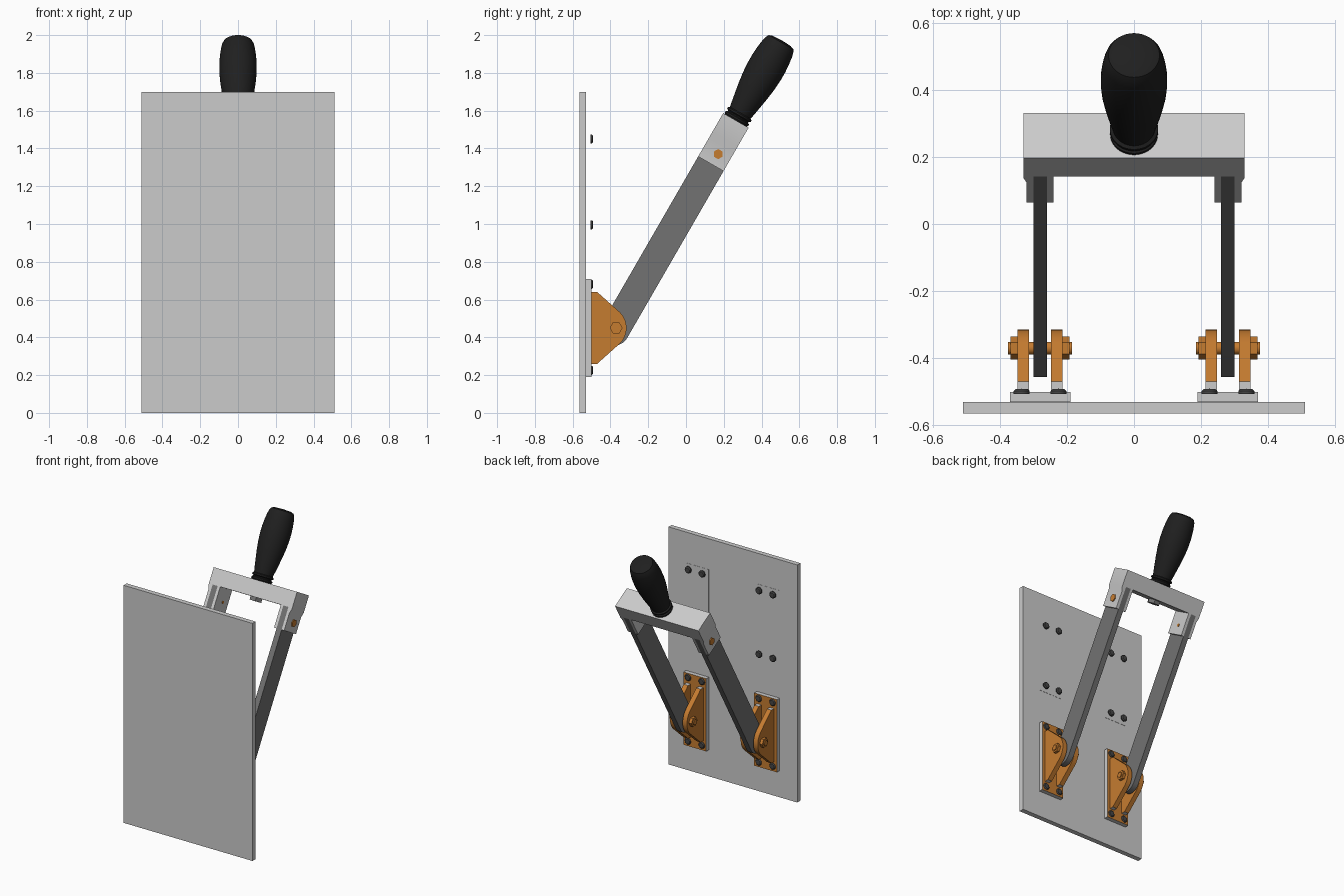
import bpy, bmesh, math
from mathutils import Matrix, Vector

if "Cube" in bpy.data.objects:
    bpy.data.objects.remove(bpy.data.objects["Cube"])


def material(name, rgb):
    m = bpy.data.materials.new(name)
    m.diffuse_color = (*rgb, 1)
    m.use_nodes = True
    m.node_tree.nodes["Principled BSDF"].inputs["Base Color"].default_value = m.diffuse_color
    return m


LIGHT = material("light_grey", (0.6, 0.6, 0.6))
STEEL = material("steel_grey", (0.17, 0.17, 0.17))
COPPER = material("copper_orange", (0.56, 0.2, 0.03))
BLACK = material("grip_black", (0.014, 0.014, 0.014))
SCREW = material("screw_grey", (0.06, 0.06, 0.06))

# The lever swings about this pivot and leans back 30 degrees
PIVOT = Vector((0, -0.37, 0.45))
TILT = Matrix.Translation(PIVOT) @ Matrix.Rotation(math.radians(-30), 4, 'X')


def finish(name, bm, mats, place=None, rule=None):
    bmesh.ops.recalc_face_normals(bm, faces=bm.faces)
    for f in bm.faces:
        f.smooth = False
        if rule:
            f.material_index = 1 if rule(f.normal) else 0
    me = bpy.data.meshes.new(name)
    bm.to_mesh(me)
    bm.free()
    for m in mats:
        me.materials.append(m)
    ob = bpy.data.objects.new(name, me)
    bpy.context.collection.objects.link(ob)
    if place:
        ob.matrix_world = place
    return ob


def prism(name, pts, axis, lo, hi, mats, place=None, rule=None):
    """Extrude a 2D outline along x (points are y,z), y (x,z) or z (x,y)."""
    bm = bmesh.new()

    def co(p):
        v = list(p)
        v.insert(axis, lo)
        return v
    face = bm.faces.new([bm.verts.new(co(p)) for p in pts])
    ext = bmesh.ops.extrude_face_region(bm, geom=[face])
    move = Vector((0, 0, 0))
    move[axis] = hi - lo
    bmesh.ops.translate(bm, vec=move, verts=[v for v in ext["geom"] if isinstance(v, bmesh.types.BMVert)])
    return finish(name, bm, mats, place, rule)


def rect(a0, a1, b0, b1):
    return [(a0, b0), (a1, b0), (a1, b1), (a0, b1)]


def arc(c, r, a0, a1, n):
    return [(c[0] + r * math.cos(math.radians(a0 + (a1 - a0) * i / n)),
             c[1] + r * math.sin(math.radians(a0 + (a1 - a0) * i / n))) for i in range(n + 1)]


def ring(c, r, n):
    return arc(c, r, 0, 360, n)[:-1]


def lathe(name, profile, mats, place, steps=40):
    bm = bmesh.new()
    verts = [bm.verts.new((r, 0, z)) for r, z in profile]
    edges = [bm.edges.new(e) for e in zip(verts, verts[1:])]
    bmesh.ops.spin(bm, geom=verts + edges, cent=(0, 0, 0), axis=(0, 0, 1),
                   angle=2 * math.pi, steps=steps, use_merge=True)
    bmesh.ops.remove_doubles(bm, verts=bm.verts, dist=1e-5)
    return finish(name, bm, mats, place)


# Back panel
prism("panel", rect(-0.51, 0.51, 0, 1.70), 1, -0.565, -0.53, [LIGHT])

pc = (PIVOT.y, PIVOT.z)
cheek = ([(-0.50, 0.26), (-0.47, 0.26)] + arc(pc, 0.055, -50, 50, 14)
         + [(-0.47, 0.64), (-0.50, 0.64)])
# Widen the nose of the cheek into a broad arc
cheek[2:-2] = arc((-0.43, 0.45), 0.115, -48, 48, 16)
blade = [(0.0775, 1.158), (-0.0775, 1.158)] + arc((0, -0.018), 0.0775, 180, 360, 20)

for side, word in ((-1, "left"), (1, "right")):
    cx = 0.28 * side

    # Hinge bracket: base plate with copper face and grey edges
    prism(f"{word}_bracket_base", rect(cx - 0.09, cx + 0.09, 0.19, 0.71), 1, -0.53, -0.50,
          [LIGHT, COPPER], rule=lambda n: n.y > 0.5)
    # Two cheeks, grey on their flat ends
    for k, off in enumerate((-0.05, 0.05)):
        prism(f"{word}_bracket_cheek_{k + 1}", cheek, 0, cx + off - 0.0175, cx + off + 0.0175,
              [COPPER, LIGHT], rule=lambda n: abs(n.z) > 0.95)
        # Hex nuts outside the cheeks
        s = 1 if off > 0 else -1
        a, b = sorted((cx + s * 0.0675, cx + s * 0.088))
        prism(f"{word}_pivot_nut_{k + 1}", ring(pc, 0.034, 6), 0, a, b, [COPPER])
    prism(f"{word}_pivot_pin", ring(pc, 0.019, 24), 0, cx - 0.095, cx + 0.095, [COPPER])

    # Upper mounting footprint, a thin plate on the panel
    prism(f"{word}_upper_mount", rect(cx - 0.09, cx + 0.09, 0.96, 1.48), 1, -0.53, -0.5285, [LIGHT])

    # Mounting screws
    for z in (0.225, 0.68, 0.995, 1.45):
        for dx in (-0.055, 0.055):
            face_on = Matrix.Translation((cx + dx, -0.506, z)) @ Matrix.Rotation(-math.pi / 2, 4, 'X')
            lathe(f"{word}_screw", [(0, 0), (0.024, 0), (0.024, 0.008), (0.018, 0.014), (0, 0.015)],
                  [SCREW], face_on, 20)

    # Switch blade with rounded lower end
    prism(f"{word}_blade", blade, 0, cx - 0.02, cx + 0.02, [STEEL], TILT)

    # Bolt holding the blade in the fork
    a, b = sorted((side * 0.32, side * 0.327))
    prism(f"{word}_fork_bolt_head", ring((0.008, 1.067), 0.027, 6), 0, a, b, [COPPER], TILT)
    a, b = sorted((side * 0.236, side * 0.32))
    prism(f"{word}_fork_bolt_shaft", ring((0.008, 1.067), 0.01, 16), 0, a, b, [COPPER], TILT)

# Fork: crossbar with a slotted lug at each end
half = [(0.33, 1.268), (0.33, 1.15), (0.32, 1.12), (0.32, 1.003), (0.30, 1.003), (0.30, 1.158),
        (0.26, 1.158), (0.26, 1.003), (0.24, 1.003), (0.24, 1.158)]
prism("fork", half + [(-x, z) for x, z in reversed(half)], 1, -0.0775, 0.0775, [LIGHT], TILT)

# Nut under the crossbar
prism("grip_nut", ring((0, 0), 0.045, 6), 2, 1.133, 1.158, [STEEL], TILT)

# Turned grip with ribbed collar
lathe("grip", [(0, 1.266), (0.066, 1.268), (0.071, 1.275), (0.071, 1.284), (0.062, 1.289),
               (0.062, 1.294), (0.072, 1.300), (0.072, 1.309), (0.063, 1.315), (0.067, 1.335),
               (0.076, 1.385), (0.087, 1.45), (0.095, 1.51), (0.099, 1.57), (0.099, 1.62),
               (0.095, 1.67), (0.090, 1.705), (0.085, 1.728), (0.076, 1.746), (0.055, 1.754),
               (0, 1.757)], [BLACK], TILT)

# Smooth round parts, keep edges sharp
bpy.ops.object.select_all(action='SELECT')
bpy.context.view_layer.objects.active = bpy.data.objects["grip"]
bpy.ops.object.shade_smooth_by_angle(angle=math.radians(30))
